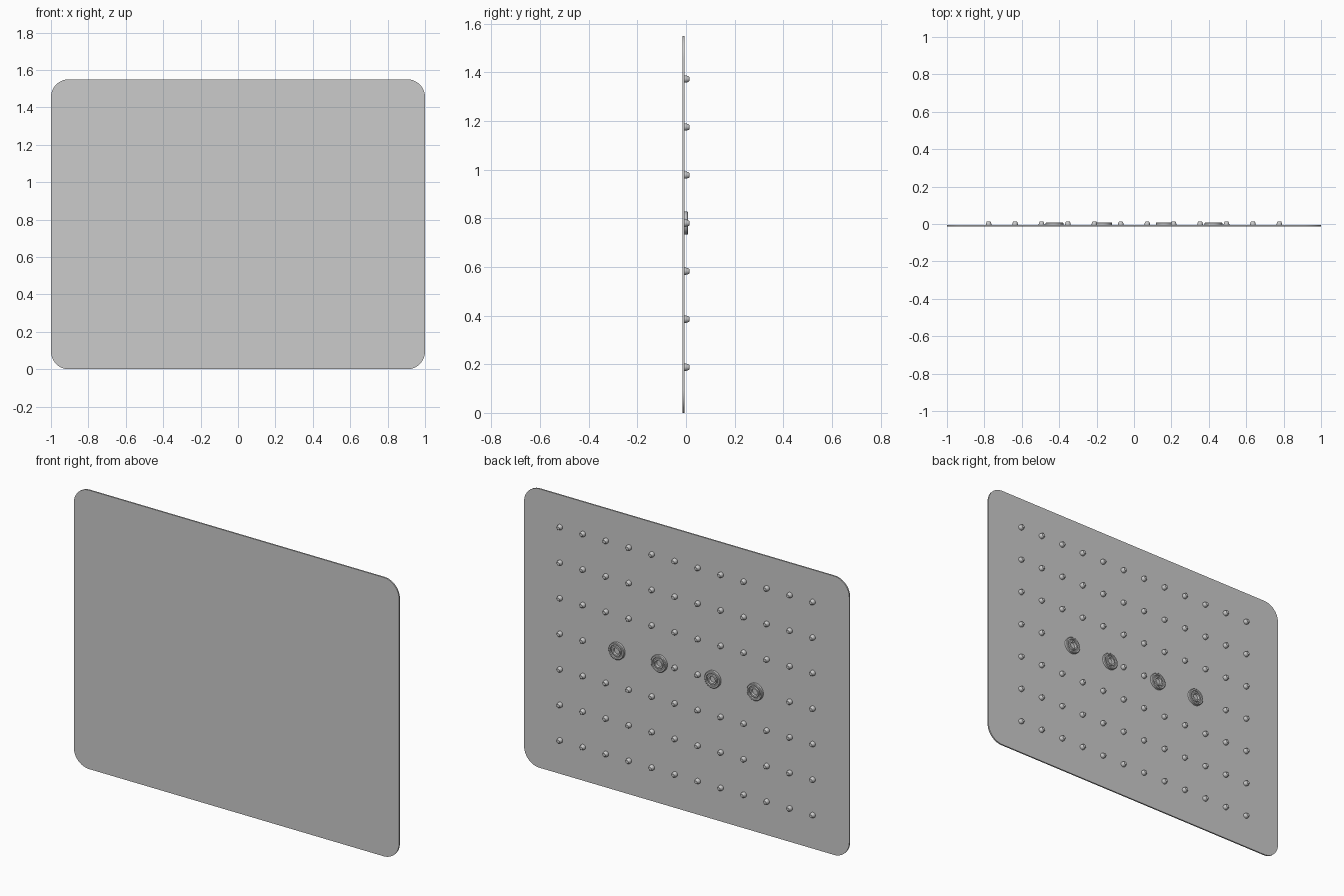
import bpy, bmesh, math

if "Cube" in bpy.data.objects:
    bpy.data.objects.remove(bpy.data.objects["Cube"])

W, H, R = 2.0, 1.55, 0.095
Y_FRONT, Y_BACK, Y_TIP = -0.014, -0.006, 0.014
MID_Z = 0.78


def finish(bm, name, smooth=True):
    bmesh.ops.recalc_face_normals(bm, faces=bm.faces)
    mesh = bpy.data.meshes.new(name)
    bm.to_mesh(mesh)
    bm.free()
    ob = bpy.data.objects.new(name, mesh)
    bpy.context.collection.objects.link(ob)
    if smooth:
        bpy.ops.object.select_all(action='DESELECT')
        ob.select_set(True)
        bpy.context.view_layer.objects.active = ob
        bpy.ops.object.shade_smooth_by_angle(angle=math.radians(35))
    return ob


def lathe(bm, profile, cx, cz, steps):
    """Revolve (radius, y) points around a y-parallel axis; close both ends."""
    rings = []
    for r, y in profile:
        rings.append([bm.verts.new((cx + r * math.cos(2 * math.pi * i / steps), y,
                                    cz + r * math.sin(2 * math.pi * i / steps)))
                      for i in range(steps)])
    for a, b in zip(rings, rings[1:]):
        for i in range(steps):
            j = (i + 1) % steps
            bm.faces.new((a[i], a[j], b[j], b[i]))
    bm.faces.new(rings[0])
    bm.faces.new(rings[-1])


# Rounded flat panel
bm = bmesh.new()
outline = []
for k, (sx, sz) in enumerate(((1, 1), (-1, 1), (-1, -1), (1, -1))):
    cx, cz = sx * (W / 2 - R), H / 2 + sz * (H / 2 - R)
    for i in range(13):
        a = math.pi / 2 * (k + i / 12)
        outline.append(bm.verts.new((cx + R * math.cos(a), Y_FRONT, cz + R * math.sin(a))))
face = bm.faces.new(outline)
ext = bmesh.ops.extrude_face_region(bm, geom=[face])
bmesh.ops.translate(bm, vec=(0, Y_BACK - Y_FRONT, 0),
                    verts=[v for v in ext['geom'] if isinstance(v, bmesh.types.BMVert)])
finish(bm, "panel")

# Grid of tapered studs on the back, leaving room for the mounts
bm = bmesh.new()
stud = [(0.015, Y_BACK), (0.0145, 0.002), (0.011, 0.0115), (0.0085, Y_TIP)]
for row in range(7):
    for col in range(12):
        x = (col - 5.5) * 0.1413
        if row == 3 and 0.1 < abs(x) < 0.55:
            continue
        lathe(bm, stud, x, MID_Z + (row - 3) * 0.1975, 16)
finish(bm, "back_studs")

# Four stepped ring mounts along the middle row
mount = [(0.047, Y_BACK), (0.047, 0.006), (0.044, 0.009), (0.036, 0.009),
         (0.034, 0.003), (0.029, 0.003), (0.027, 0.009), (0.019, 0.009),
         (0.017, -0.003)]
for side, label in ((-1, "left"), (1, "right")):
    for x, place in ((0.165, "inner"), (0.425, "outer")):
        bm = bmesh.new()
        lathe(bm, mount, side * x, MID_Z, 32)
        finish(bm, f"{place}_mount_{label}")
